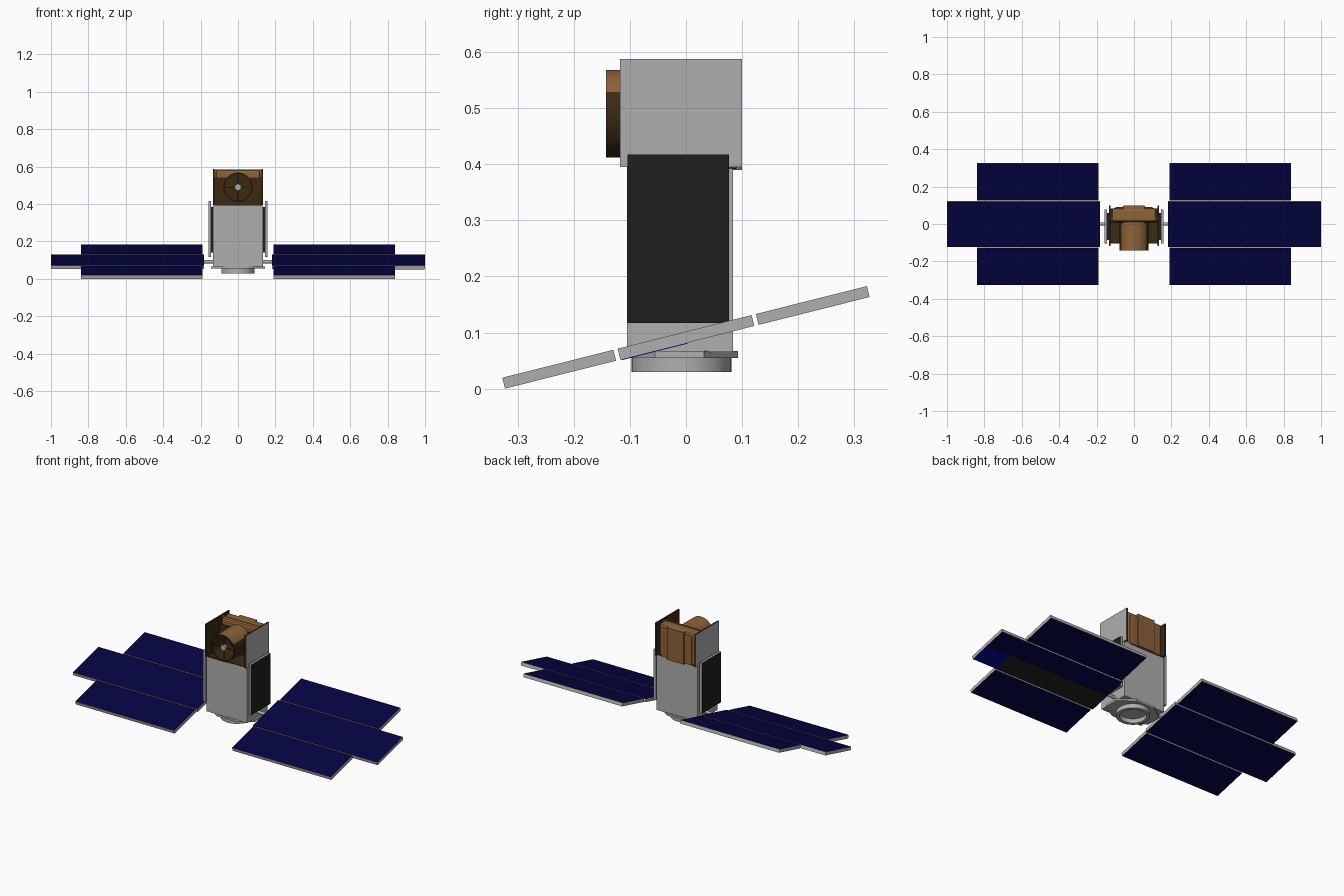
import bpy, bmesh, math
from mathutils import Matrix, Vector

if "Cube" in bpy.data.objects:
    bpy.data.objects.remove(bpy.data.objects["Cube"])


def mat(name, rgb):
    m = bpy.data.materials.new(name)
    m.diffuse_color = (*rgb, 1)
    m.use_nodes = True
    m.node_tree.nodes["Principled BSDF"].inputs["Base Color"].default_value = m.diffuse_color
    return m


GREY = mat("silver grey", (0.43, 0.43, 0.435))
BLUE = mat("solar navy", (0.0012, 0.0012, 0.056))
BRIGHT = mat("bright blue", (0.002, 0.002, 0.28))
BLACK = mat("radiator black", (0.013, 0.013, 0.013))
GOLD = mat("foil bronze", (0.27, 0.125, 0.042))
DARK = mat("dark bronze", (0.045, 0.023, 0.007))


def finish(name, bm, mats, rule=None, smooth=False):
    bmesh.ops.recalc_face_normals(bm, faces=bm.faces)
    bm.normal_update()
    if rule:
        for f in bm.faces:
            f.material_index = rule(f.normal, f.calc_center_median())
    me = bpy.data.meshes.new(name)
    bm.to_mesh(me)
    bm.free()
    for m in mats:
        me.materials.append(m)
    ob = bpy.data.objects.new(name, me)
    bpy.context.collection.objects.link(ob)
    if smooth:
        bpy.ops.object.select_all(action='DESELECT')
        ob.select_set(True)
        bpy.context.view_layer.objects.active = ob
        bpy.ops.object.shade_smooth_by_angle(angle=math.radians(35))
    return ob


def box(name, x, y, z, mats, rule=None, bevel=0):
    bm = bmesh.new()
    bmesh.ops.create_cube(bm, size=1)
    for v in bm.verts:
        v.co = Vector([(r[0] + r[1]) / 2 + c * (r[1] - r[0]) for r, c in zip((x, y, z), v.co)])
    if bevel:
        bmesh.ops.bevel(bm, geom=bm.edges[:], offset=bevel, segments=2, profile=0.5, affect='EDGES')
    return finish(name, bm, mats, rule)


def lathe(name, profile, matrix, mats, n=48, closed=True, rule=None):
    """Spin an (r, z) profile about z, then place it."""
    bm = bmesh.new()
    rings = [[bm.verts.new((r * math.cos(2 * math.pi * i / n), r * math.sin(2 * math.pi * i / n), z))
              for i in range(n)] for r, z in profile]
    pairs = list(zip(rings, rings[1:]))
    if closed:
        pairs.append((rings[-1], rings[0]))
    for a, b in pairs:
        for i in range(n):
            j = (i + 1) % n
            bm.faces.new((a[i], a[j], b[j], b[i]))
    if not closed:
        bm.faces.new(rings[0])
        bm.faces.new(rings[-1])
    bm.transform(matrix)
    return finish(name, bm, mats, rule, smooth=True)


def span(s, a, b):
    return tuple(sorted((s * a, s * b)))


# main bus
box("main_body", (-0.134, 0.134), (-0.105, 0.084), (0.065, 0.392), [GREY])

# eight-sided base plate
bm = bmesh.new()
outline = [(0.145, -0.055), (0.145, 0.032), (0.06, 0.093), (-0.06, 0.093),
           (-0.145, 0.032), (-0.145, -0.055), (-0.06, -0.108), (0.06, -0.108)]
face = bm.faces.new([bm.verts.new((x, y, 0.055)) for x, y in outline])
ext = bmesh.ops.extrude_face_region(bm, geom=[face])
for v in ext["geom"]:
    if isinstance(v, bmesh.types.BMVert):
        v.co.z = 0.067
finish("base_plate", bm, [GREY])

# launch adapter ring
lathe("adapter_ring", [(0.089, 0.03), (0.089, 0.056), (0.070, 0.056), (0.070, 0.03)],
      Matrix.Translation((0, -0.008, 0)), [GREY])

# instrument housing in foil
box("instrument_housing", (-0.118, 0.118), (0.012, 0.085), (0.392, 0.583), [GOLD], bevel=0.012)
box("housing_back_cover", (-0.10, 0.10), (0.07, 0.092), (0.39, 0.565), [GOLD], bevel=0.008)
box("housing_back_strip", (-0.055, 0.055), (0.075, 0.1), (0.39, 0.58), [GOLD])
box("housing_wall", (-0.126, 0.126), (0.028, 0.036), (0.39, 0.586), [GOLD])
# dark lower front and floor around the telescope
box("housing_front_liner", (-0.126, 0.126), (0.006, 0.013), (0.39, 0.543), [DARK])
box("instrument_floor", (-0.126, 0.126), (-0.105, 0.084), (0.388, 0.396), [DARK])

# telescope barrel, open to the front: bronze top, dark underside and inside
to_front = Matrix.Translation((0, 0, 0.49)) @ Matrix.Rotation(math.radians(90), 4, 'X')
lathe("telescope_barrel", [(0.078, -0.02), (0.078, 0.143), (0.071, 0.143), (0.071, -0.005), (0.02, -0.005),
                           (0.02, -0.02)], to_front, [GOLD, DARK],
      rule=lambda n, c: 0 if c.z > 0.53 and n.z > 0.2 else 1)
lathe("secondary_mirror", [(0.017, 0.125), (0.017, 0.14)], to_front, [GREY], 24, False)
box("mirror_strut_level", (-0.073, 0.073), (-0.134, -0.128), (0.4885, 0.4915), [DARK])
box("mirror_strut_upright", (-0.0015, 0.0015), (-0.134, -0.128), (0.417, 0.563), [DARK])

tilt = Matrix.Translation((0, 0, 0.0915)) @ Matrix.Rotation(math.radians(14.1), 4, 'X')
for s, side in ((1, "right"), (-1, "left")):
    # shade plate: grey outside, dark bronze elsewhere
    box(side + "_shade_plate", span(s, 0.125, 0.134), (-0.118, 0.1), (0.395, 0.588), [GREY, DARK],
        lambda n, c: 0 if n.x * s > 0.5 else 1)
    # radiator: black outer face on a grey slab, with standoff
    box(side + "_radiator", span(s, 0.144, 0.158), (-0.104, 0.077), (0.117, 0.417), [GREY, BLACK],
        lambda n, c: 1 if n.x * s > 0.5 else 0)
    box(side + "_radiator_standoff", span(s, 0.132, 0.145), (-0.085, 0.06), (0.14, 0.385), [BLACK])
    # wing boom
    lathe(side + "_wing_boom", [(0.009, 0.13), (0.009, 0.19)],
          Matrix.Translation((0, 0, 0.0915)) @ Matrix.Rotation(math.radians(90 * s), 4, 'Y'), [GREY], 20, False)
    # solar panels: cells above and below, grey rims
    for part, x0, x1, y0, y1 in (("middle", 0.182, 1.0, -0.123, 0.123),
                                 ("front", 0.19, 0.84, -0.335, -0.131),
                                 ("back", 0.19, 0.84, 0.131, 0.335)):
        panel = box(f"{side}_{part}_solar_panel", span(s, x0, x1), (y0, y1), (-0.01, 0.01), [GREY, BLUE],
                    lambda n, c: 1 if abs(n.z) > 0.5 else 0)
        panel.matrix_world = tilt

# patches under the right wing's middle panel
for name, x, m in (("underside_black_patch", (0.19, 0.84), BLACK), ("underside_blue_patch", (0.84, 0.998), BRIGHT)):
    patch = box(name, x, (-0.121, 0.0), (-0.0115, -0.009), [m])
    patch.matrix_world = tilt
